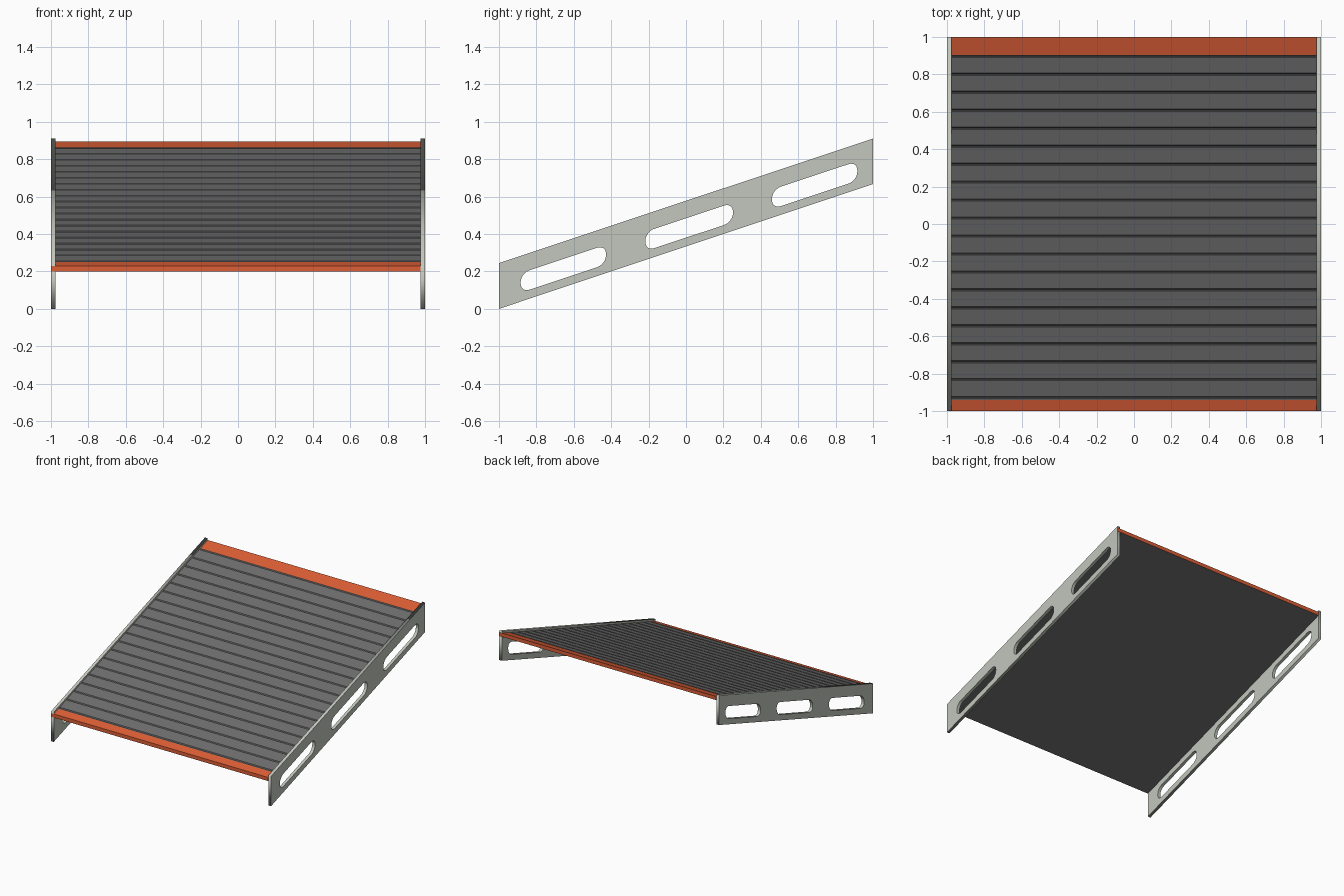
import bpy, bmesh, math
from mathutils import Matrix

if "Cube" in bpy.data.objects:
    bpy.data.objects.remove(bpy.data.objects["Cube"])

SLOPE = 0.3325


def material(name, r, g, b):
    lin = [((c / 255 + 0.055) / 1.055) ** 2.4 for c in (r, g, b)]
    m = bpy.data.materials.new(name)
    m.diffuse_color = (*lin, 1)
    m.use_nodes = True
    m.node_tree.nodes["Principled BSDF"].inputs["Base Color"].default_value = m.diffuse_color
    return m


GREY = material("pale_grey", 194, 199, 189)
DARK = material("dark_grey", 110, 109, 109)
ORANGE = material("orange", 220, 94, 54)


def top(y):
    """Height of the sloping walking surface."""
    return 0.23 + SLOPE * (y + 1)


def prism(name, profile, x0, x1, mats):
    """Extrude a (y, z) profile along x; downward faces take the last material."""
    bm = bmesh.new()
    f = bm.faces.new([bm.verts.new((x0, y, z)) for y, z in profile])
    ext = bmesh.ops.extrude_face_region(bm, geom=[f])["geom"]
    bmesh.ops.translate(bm, vec=(x1 - x0, 0, 0),
                        verts=[v for v in ext if isinstance(v, bmesh.types.BMVert)])
    bmesh.ops.recalc_face_normals(bm, faces=bm.faces)
    for face in bm.faces:
        if face.normal.z < -0.5:
            face.material_index = len(mats) - 1
    me = bpy.data.meshes.new(name)
    bm.to_mesh(me)
    bm.free()
    for m in mats:
        me.materials.append(m)
    ob = bpy.data.objects.new(name, me)
    bpy.context.collection.objects.link(ob)
    return ob


def slot(cy, half_len, half_h=0.052, r=0.047):
    """Rounded slot outline sheared along the slope."""
    cz = SLOPE * (cy + 1) + 0.1
    pts = []
    for k, (sy, sz) in enumerate(((1, 1), (-1, 1), (-1, -1), (1, -1))):
        for i in range(7):
            a = math.pi / 2 * (k + i / 6)
            dy = sy * (half_len - r) + r * math.cos(a)
            dz = sz * (half_h - r) + r * math.sin(a)
            pts.append((cy + dy, cz + dz + SLOPE * dy))
    return pts


# Side rails: sheared plates with three slots each
outline = [(-0.9995, 0), (0.9995, 0.667), (0.9995, 0.91), (-0.9995, 0.245)]
loops = [outline, slot(-0.656, 0.228), slot(0.017, 0.234), slot(0.688, 0.228)]
curve = bpy.data.curves.new("rail_profile", 'CURVE')
curve.dimensions = '2D'
curve.fill_mode = 'BOTH'
curve.extrude = 0.0125
for pts in loops:
    sp = curve.splines.new('POLY')
    sp.points.add(len(pts) - 1)
    for p, (y, z) in zip(sp.points, pts):
        p.co = (y, z, 0, 1)
    sp.use_cyclic_u = True
helper = bpy.data.objects.new("rail_helper", curve)
bpy.context.collection.objects.link(helper)
bpy.context.view_layer.update()
rail = bpy.data.meshes.new_from_object(
    helper.evaluated_get(bpy.context.evaluated_depsgraph_get()))
bpy.data.objects.remove(helper)
rail.transform(Matrix(((0, 0, 1, 0), (1, 0, 0, 0), (0, 1, 0, 0), (0, 0, 0, 1))))
rail.materials.clear()
rail.materials.append(GREY)
for name, x in (("left_rail", -0.9875), ("right_rail", 0.9875)):
    ob = bpy.data.objects.new(name, rail)
    ob.location.x = x
    bpy.context.collection.objects.link(ob)

# Slatted deck with narrow grooves between the boards
T = 0.03
deck = [(-0.94, top(-0.94))]
for i in range(20):
    y = -0.928 + i * 0.096
    for dy, d in ((-0.006, 0), (-0.002, 0.009), (0.002, 0.009), (0.006, 0)):
        deck.append((y + dy, top(y + dy) - d))
deck += [(0.904, top(0.904)), (0.904, top(0.904) - T), (-0.94, top(-0.94) - T)]
prism("slatted_deck", deck, -0.975, 0.975, [DARK])


# Orange edge strips, grey underneath
def strip(name, y0, y1):
    prof = [(y0, top(y0)), (y1, top(y1)), (y1, top(y1) - T), (y0, top(y0) - T)]
    prism(name, prof, -0.975, 0.975, [ORANGE, DARK])


strip("front_edge_strip", -1, -0.94)
strip("back_edge_strip", 0.904, 1)

# Strip ends showing on the rail ends
for name, y, x0, x1 in (("front_strip_end", -1, -1, -0.975),
                        ("back_strip_end", 1, 0.975, 1)):
    y_in = y * 0.998
    z = top(y)
    prism(name, [(y, z - T), (y, z), (y_in, z), (y_in, z - T)], x0, x1, [ORANGE])
